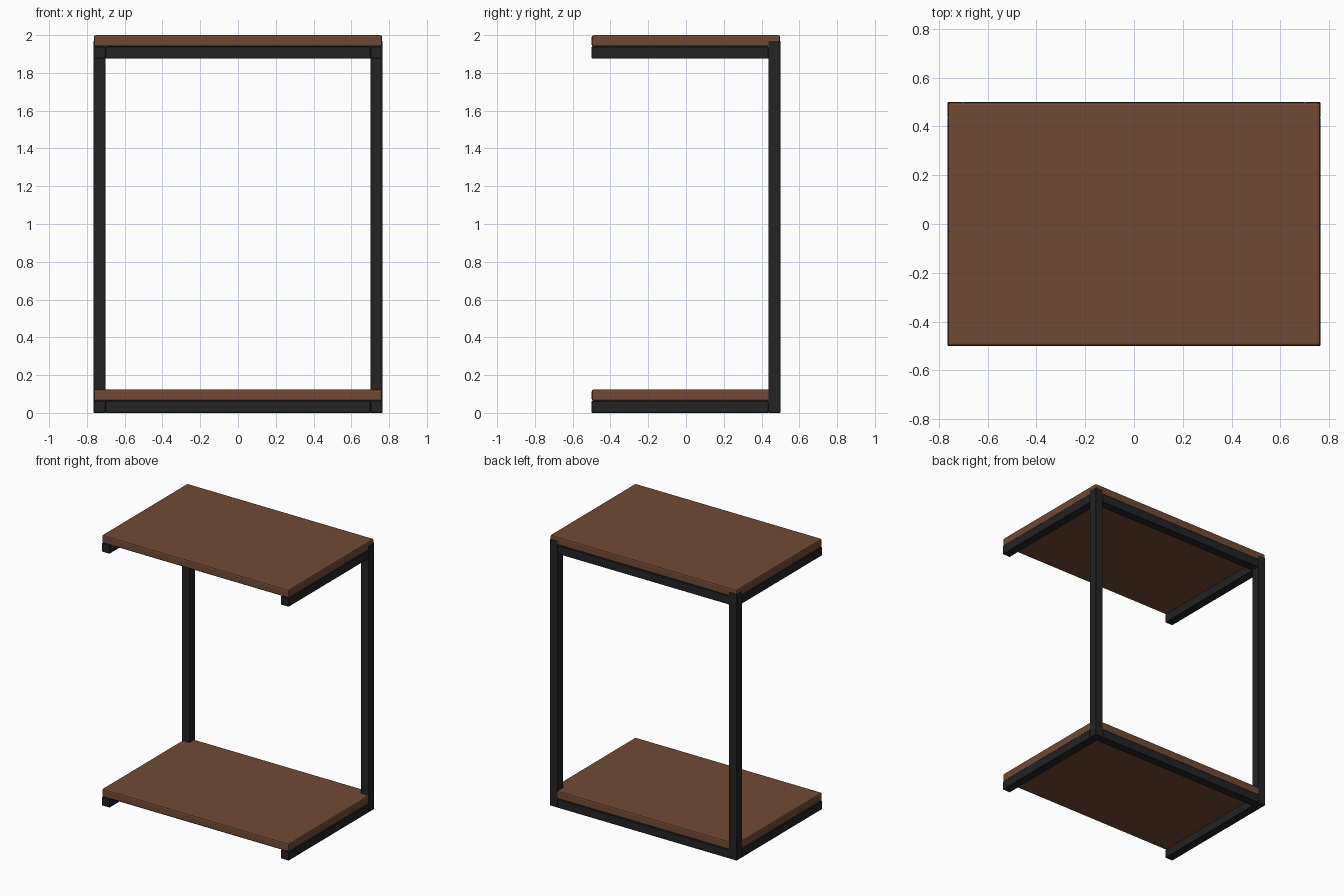
import bpy

if "Cube" in bpy.data.objects:
    bpy.data.objects.remove(bpy.data.objects["Cube"])

W, D, H = 0.764, 0.499, 2.0   # half width, half depth, height
BAR = 0.063                   # square tube size
BOARD = 0.061                 # board thickness


def material(name, color):
    m = bpy.data.materials.new(name)
    m.diffuse_color = (*color, 1)
    m.use_nodes = True
    m.node_tree.nodes["Principled BSDF"].inputs["Base Color"].default_value = m.diffuse_color
    return m


steel = material("black_steel", (0.017, 0.017, 0.017))
wood = material("brown_wood", (0.162, 0.068, 0.034))


def box(name, lo, hi, mat, bevel, segments):
    bpy.ops.mesh.primitive_cube_add(size=1, location=[(a + b) / 2 for a, b in zip(lo, hi)])
    ob = bpy.context.object
    ob.name = name
    ob.scale = [b - a for a, b in zip(lo, hi)]
    bpy.ops.object.transform_apply(location=False, rotation=False, scale=True)
    ob.data.materials.append(mat)
    mod = ob.modifiers.new("edge", 'BEVEL')
    mod.width = bevel
    mod.segments = segments
    return ob


# Two identical shelves: side rails, back rail and a board on top
for level, z in (("bottom", 0.0), ("top", H - BOARD - BAR)):
    for side, s in (("left", -1), ("right", 1)):
        x0, x1 = sorted((s * W, s * (W - BAR)))
        box(f"{level}_{side}_rail", (x0, -D, z), (x1, D - BAR, z + BAR), steel, 0.002, 1)
    box(f"{level}_back_rail", (-W + BAR, D - BAR, z), (W - BAR, D, z + BAR), steel, 0.002, 1)
    box(f"{level}_board", (-W + 0.001, -D, z + BAR), (W - 0.001, D - 0.001, z + BAR + BOARD),
        wood, 0.01, 2)

# Rear posts, reaching halfway into the top board
for side, s in (("left", -1), ("right", 1)):
    x0, x1 = sorted((s * W, s * (W - BAR)))
    box(f"{side}_post", (x0, D - BAR, 0), (x1, D, 1.97), steel, 0.002, 1)
